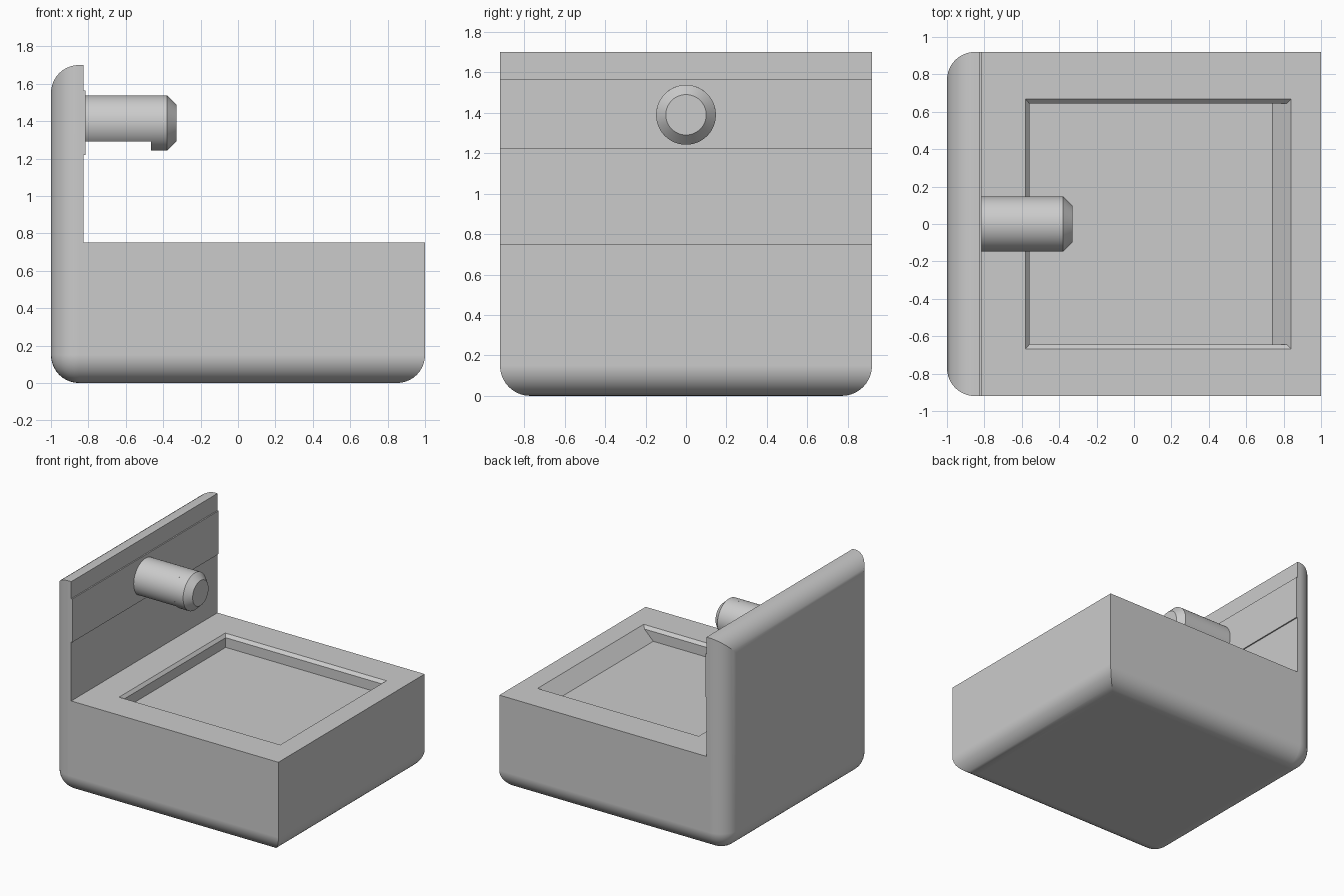
import bpy, bmesh, math

default = bpy.data.objects.get("Cube")
if default:
    bpy.data.objects.remove(default, do_unlink=True)

grey = bpy.data.materials.new("plain grey")
grey.use_nodes = True
grey.diffuse_color = (0.6, 0.6, 0.6, 1)
grey.node_tree.nodes["Principled BSDF"].inputs["Base Color"].default_value = (0.6, 0.6, 0.6, 1)

HALF = 0.92          # half depth of the body
WALL = -0.825        # inner face of the upright wall
DECK = 0.75          # top of the base
TOP = 1.70           # top of the wall
ROUND = 0.15         # edge radius
PIN_Z, PIN_R = 1.39, 0.148


def loft(name, rings):
    """Closed solid through a list of rings with equal point counts."""
    bm = bmesh.new()
    loops = [[bm.verts.new(p) for p in ring] for ring in rings]
    bm.faces.new(loops[0])
    bm.faces.new(loops[-1])
    for a, b in zip(loops, loops[1:]):
        for i in range(len(a)):
            j = (i + 1) % len(a)
            bm.faces.new((a[i], a[j], b[j], b[i]))
    bmesh.ops.recalc_face_normals(bm, faces=bm.faces[:])
    mesh = bpy.data.meshes.new(name)
    bm.to_mesh(mesh)
    bm.free()
    mesh.materials.append(grey)
    obj = bpy.data.objects.new(name, mesh)
    bpy.context.collection.objects.link(obj)
    return obj


def activate(obj):
    bpy.ops.object.select_all(action="DESELECT")
    obj.select_set(True)
    bpy.context.view_layer.objects.active = obj


def rect(x0, x1, y, z):
    return [(x0, -y, z), (x1, -y, z), (x1, y, z), (x0, y, z)]


def disc(x, r, start=0.0, end=2 * math.pi, n=48):
    """Ring about the pin axis; a partial arc closes with a flat chord."""
    full = end - start > 6.28
    angles = [start + (end - start) * i / (n if full else n - 1) for i in range(n)]
    return [(x, r * math.cos(a), PIN_Z + r * math.sin(a)) for a in angles]


# L-shaped body: base and upright wall
profile = [(-1, 0), (1, 0), (1, DECK), (WALL, DECK), (WALL, TOP), (-1, TOP)]
body = loft("body", [[(x, y, z) for x, z in profile] for y in (-HALF, HALF)])

# Round every edge of the underside and of the back face
bm = bmesh.new()
bm.from_mesh(body.data)
edges = [e for e in bm.edges
         if all(v.co.z < 0.01 for v in e.verts) or all(v.co.x < -0.99 for v in e.verts)]
bmesh.ops.bevel(bm, geom=edges, offset=ROUND, segments=10, profile=0.5,
                affect="EDGES", clamp_overlap=False)
bm.to_mesh(body.data)
bm.free()

# Pocket with a chamfered rim and a ramp on the outer side
pocket = loft("pocket_cutter", [
    rect(-0.56, 0.74, 0.645, DECK - 0.1),
    rect(-0.56, 0.817, 0.645, DECK - 0.023),
    rect(-0.58, 0.84, 0.668, DECK),
    rect(-0.58, 0.84, 0.668, DECK + 0.1),
])
pocket.hide_render = True
cut = body.modifiers.new("pocket", "BOOLEAN")
cut.operation = "DIFFERENCE"
cut.solver = "EXACT"
cut.object = pocket
activate(body)
bpy.ops.object.modifier_apply(modifier=cut.name)
bpy.data.objects.remove(pocket, do_unlink=True)

# Thin raised band across the wall
loft("wall_band", [rect(WALL - 0.01, WALL + 0.01, HALF, z) for z in (1.22, 1.565)])

# Pin: shaft with a flat underside, then a full round chamfered head
flat = math.asin(-0.1 / PIN_R)
shaft = loft("pin_shaft", [disc(x, PIN_R, flat, math.pi - flat) for x in (WALL, -0.46)])
head = loft("pin_head", [disc(-0.465, PIN_R), disc(-0.38, PIN_R), disc(-0.33, 0.1)])

# Smooth the rounded surfaces, keep corners crisp and large faces flat
for obj in (body, shaft, head):
    activate(obj)
    bpy.ops.object.shade_smooth_by_angle(angle=math.radians(30))
    weighted = obj.modifiers.new("flat faces", "WEIGHTED_NORMAL")
    weighted.keep_sharp = True
